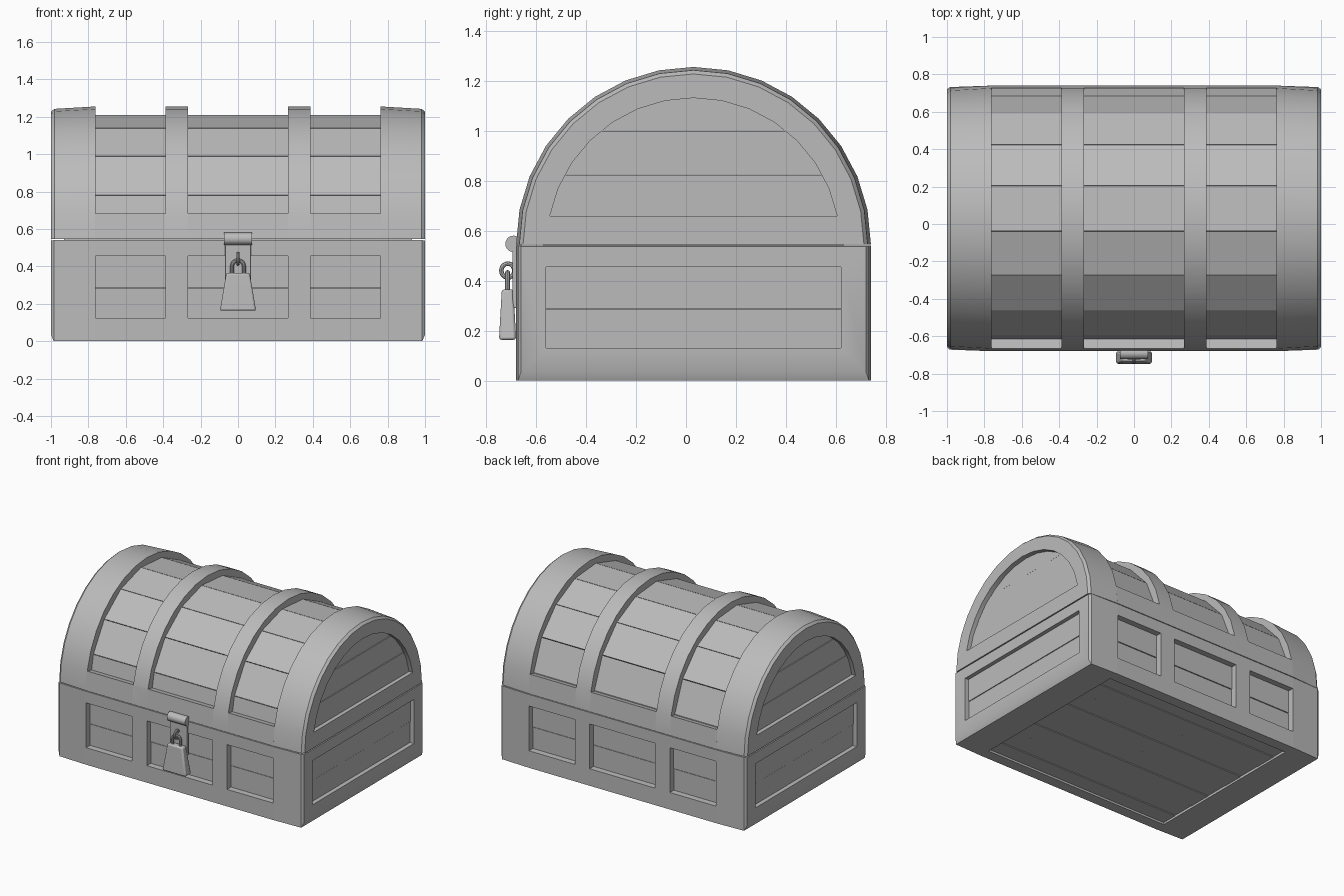
import bpy, bmesh, math
from mathutils import Vector

if "Cube" in bpy.data.objects:
    bpy.data.objects.remove(bpy.data.objects["Cube"])

YC, ZS, R = 0.03, 0.545, 0.71          # chest centre in y, lid spring line, lid radius
STEP = math.pi / 16                    # lid arch facet angle

grey = bpy.data.materials.new("plain_grey")
grey.diffuse_color = (0.5, 0.5, 0.5, 1)
grey.use_nodes = True
grey.node_tree.nodes["Principled BSDF"].inputs["Base Color"].default_value = grey.diffuse_color


def finish(name, bm, bevel=0.0):
    bmesh.ops.remove_doubles(bm, verts=bm.verts, dist=1e-5)
    bmesh.ops.recalc_face_normals(bm, faces=bm.faces)
    me = bpy.data.meshes.new(name)
    bm.to_mesh(me)
    bm.free()
    ob = bpy.data.objects.new(name, me)
    bpy.context.collection.objects.link(ob)
    me.materials.append(grey)
    if bevel:
        m = ob.modifiers.new("soft_edges", 'BEVEL')
        m.width, m.segments, m.limit_method = bevel, 2, 'ANGLE'
    return ob


def loft(name, rings, cap=True, closed=False, bevel=0.0):
    """Skin a list of equal-length closed loops."""
    bm = bmesh.new()
    vs = [[bm.verts.new(p) for p in r] for r in rings]
    n = len(rings[0])
    pairs = list(zip(vs, vs[1:])) + ([(vs[-1], vs[0])] if closed else [])
    for a, b in pairs:
        for i in range(n):
            j = (i + 1) % n
            bm.faces.new((a[i], a[j], b[j], b[i]))
    if cap and not closed:
        bm.faces.new(vs[0])
        bm.faces.new(vs[-1])
    return finish(name, bm, bevel)


def box(name, x0, x1, y0, y1, z0, z1, bevel=0.0):
    rings = [[(x0, y0, z), (x1, y0, z), (x1, y1, z), (x0, y1, z)] for z in (z0, z1)]
    return loft(name, rings, bevel=bevel)


def arc_point(x, r, a):
    return (x, YC + r * math.cos(a), ZS + r * math.sin(a))


def arch(name, x0, x1, r_out, r_in, a0, a1, n, bevel=0.0):
    """Curved bar over the lid, running from angle a0 to a1."""
    rings = []
    for i in range(n + 1):
        a = a0 + (a1 - a0) * i / n
        rings.append([arc_point(x0, r_out, a), arc_point(x1, r_out, a),
                      arc_point(x1, r_in, a), arc_point(x0, r_in, a)])
    return loft(name, rings, bevel=bevel)


def tube(name, pts, r, sides=10, closed=False):
    """Round bar along a path."""
    rings, n = [], len(pts)
    pts = [Vector(p) for p in pts]
    plane = (pts[1] - pts[0]).cross(pts[n // 2] - pts[0])
    plane = plane.normalized() if plane.length > 1e-7 else Vector((0, 0, 1))
    for i, p in enumerate(pts):
        if closed:
            t = pts[(i + 1) % n] - pts[i - 1]
        else:
            t = pts[min(i + 1, n - 1)] - pts[max(i - 1, 0)]
        side = t.normalized().cross(plane)
        rings.append([p + r * (math.cos(k * math.tau / sides) * side
                               + math.sin(k * math.tau / sides) * plane) for k in range(sides)])
    return loft(name, rings, closed=closed)


# Inner liner closes the seam between base and lid
box("inner_liner", -0.93, 0.93, YC - 0.6, YC + 0.6, 0.06, 0.7)

# End frames of base and lid, left and right
for s, side in ((1, "right"), (-1, "left")):
    def rect(x, iy, z0, z1):
        return [(s * x, YC - R + iy, z0), (s * x, YC + R - iy, z0),
                (s * x, YC + R - iy, z1), (s * x, YC - R + iy, z1)]
    loft("base_end_frame_" + side,
         [rect(0.762, 0.05, 0.02, 0.54), rect(0.762, 0, 0, 0.54), rect(0.985, 0.008, 0, 0.54),
          rect(1.0, 0.02, 0.035, 0.537), rect(1.0, 0.12, 0.13, 0.455),
          rect(0.96, 0.12, 0.13, 0.455)], cap=False)

    def half(x, r, lo=0.0):
        return [arc_point(s * x, r, min(max(i * STEP, lo), math.pi - lo)) for i in range(17)]
    loft("lid_end_frame_" + side,
         [half(0.762, 0.64), half(0.762, R), half(0.982, 0.697), half(1.0, 0.682),
          half(1.0, 0.586, STEP), half(0.96, 0.586, STEP)], cap=False)

    # End planks of the base
    for i, (z0, z1) in enumerate(((0.1, 0.284), (0.287, 0.5))):
        x = 0.968 + 0.003 * i
        box(f"base_end_plank_{side}_{i}", *sorted((s * 0.92, s * x)), YC - 0.63, YC + 0.63, z0, z1)
    # End planks of the lid, trimmed to the arch
    for i, (z0, z1) in enumerate(((0.62, 0.823), (0.825, 0.998), (1.001, 1.15))):
        out = []
        zs = [z0 + (z1 - z0) * k / 5 for k in range(6)]
        for sg, seq in ((1, zs), (-1, zs[::-1])):
            out += [(YC + sg * math.sqrt(0.62 ** 2 - (z - ZS) ** 2), z) for z in seq]
        loft(f"lid_end_plank_{side}_{i}",
             [[(s * x, y, z) for y, z in out] for x in (0.92, 0.97 - 0.003 * i)])

# Front and back frames and planks of the base
for s, side in ((-1, "front"), (1, "back")):
    y0, y1 = sorted((YC + s * R, YC + s * 0.63))
    box("base_lower_rail_" + side, -0.765, 0.765, y0, y1, 0, 0.125)
    box("base_upper_rail_" + side, -0.765, 0.765, y0, y1, 0.455, 0.54)
    for sx in (-1, 1):
        xa, xb = sorted((sx * 0.267, sx * 0.387))
        box(f"base_stile_{side}_{sx}", xa, xb, y0, y1, 0.12, 0.46)
    for i, (z0, z1) in enumerate(((0.08, 0.282), (0.286, 0.5))):
        d = 0.664 + 0.003 * i
        ya, yb = sorted((YC + s * 0.6, YC + s * d))
        box(f"base_plank_{side}_{i}", -0.8, 0.8, ya, yb, z0, z1)

# Bottom planks, set slightly inside the rim
n = 8
w = 1.36 / n
for i in range(n):
    y = YC - 0.68 + i * w
    box(f"bottom_plank_{i}", -0.975, 0.975, y + 0.002, y + w - 0.002, 0.015 + 0.003 * (i % 2), 0.06)
for s in (-1, 1):
    ya, yb = sorted((YC + s * 0.675, YC + s * 0.7))
    box(f"bottom_rim_long_{s}", -0.98, 0.98, ya, yb, 0.001, 0.06)
    xa, xb = sorted((s * 0.96, s * 0.984))
    box(f"bottom_rim_short_{s}", xa, xb, YC - 0.69, YC + 0.69, 0.001, 0.06)

# Lid straps and lower sills
for sx in (-1, 1):
    xa, xb = sorted((sx * 0.267, sx * 0.387))
    arch(f"lid_strap_{sx}", xa, xb, R, 0.62, 0, math.pi, 16)
arch("lid_sill_back", -0.765, 0.765, R, 0.62, 0, STEP, 1)
arch("lid_sill_front", -0.765, 0.765, R, 0.62, math.pi - STEP, math.pi, 1)

# Lid planks, one flat board per step
for i in range(9):
    a0 = math.radians(max(11.6 + 21.1 * (i - 1), 2))
    a1 = math.radians(min(11.6 + 21.1 * i, 178))
    arch(f"lid_plank_{i}", -0.8, 0.8, 0.667, 0.6, a0 + 0.002, a1 - 0.002, 1)

# Hasp: hinge barrel, plate and staple ring
YF = YC - R
tube("hasp_barrel", [(-0.074, YF - 0.01, 0.547), (0.074, YF - 0.01, 0.547)], 0.033, 20)
box("hasp_plate", -0.07, 0.07, YF - 0.014, YF + 0.01, 0.29, 0.55, 0.004)
tube("staple_ring", [(0, YF - 0.033 + 0.026 * math.cos(t * math.tau / 20),
                      0.44 + 0.028 * math.sin(t * math.tau / 20)) for t in range(20)],
     0.009, 8, True)

# Padlock body and shackle
def slab(hx, hy, z):
    yc = YF - 0.034
    return [(-hx, yc - hy, z), (hx, yc - hy, z), (hx, yc + hy, z), (-hx, yc + hy, z)]
loft("padlock_body", [slab(0.097, 0.034, 0.163), slab(0.092, 0.033, 0.19),
                      slab(0.062, 0.023, 0.365)], bevel=0.01)
bow = [(0.032 * math.cos(t * math.pi / 12), YF - 0.034, 0.40 + 0.032 * math.sin(t * math.pi / 12))
       for t in range(13)]
tube("padlock_shackle", [(0.032, YF - 0.034, 0.34)] + bow + [(-0.032, YF - 0.034, 0.34)], 0.01, 10)

# Smooth shading with crisp edges
for ob in bpy.context.collection.objects:
    ob.select_set(True)
    bpy.context.view_layer.objects.active = ob
bpy.ops.object.shade_smooth_by_angle(angle=math.radians(30))
